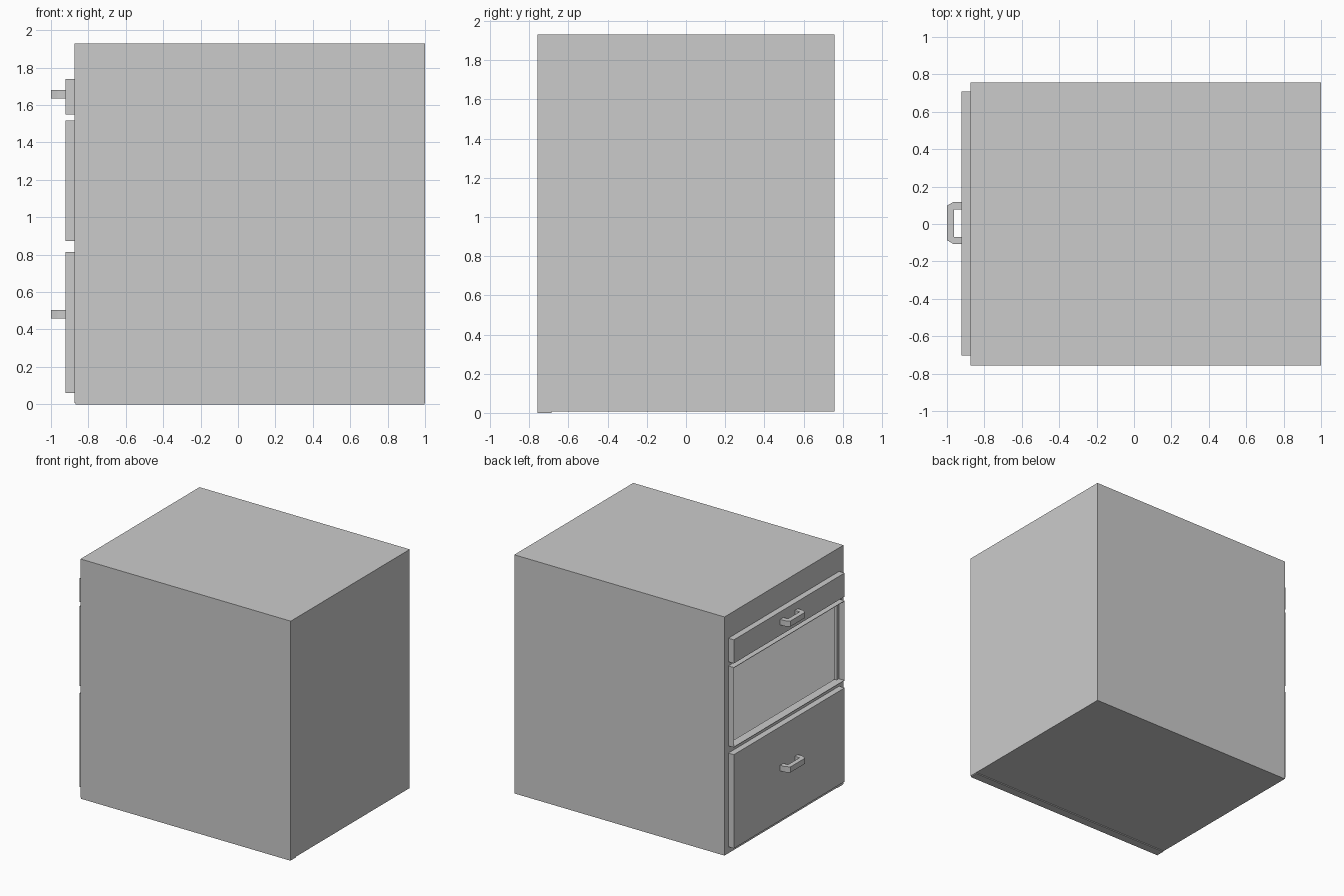
import bpy, bmesh

if "Cube" in bpy.data.objects:
    bpy.data.objects.remove(bpy.data.objects["Cube"])


def box(name, x, y, z):
    bm = bmesh.new()
    bmesh.ops.create_cube(bm, size=1)
    for v in bm.verts:
        v.co = [r[0] if c < 0 else r[1] for c, r in zip(v.co, (x, y, z))]
    add(name, bm)


def add(name, bm):
    bmesh.ops.recalc_face_normals(bm, faces=bm.faces)
    mesh = bpy.data.meshes.new(name)
    bm.to_mesh(mesh)
    bm.free()
    bpy.context.collection.objects.link(bpy.data.objects.new(name, mesh))


def handle(name, z0, z1):
    # chamfered bracket outline seen from above, extruded upward
    outline = [(-.92, .118), (-.965, .118), (-1, .098), (-1, -.086),
               (-.965, -.107), (-.92, -.107), (-.92, -.07), (-.963, -.07),
               (-.963, .078), (-.92, .078)]
    bm = bmesh.new()
    face = bm.faces.new([bm.verts.new((x, y, z0)) for x, y in outline])
    ext = bmesh.ops.extrude_face_region(bm, geom=[face])
    for v in ext["geom"]:
        if isinstance(v, bmesh.types.BMVert):
            v.co.z = z1
    add(name, bm)


FRONT, SLAB, W, IN = -.873, -.922, .757, .687

# hollow carcass
box("side_panel_near", (-.868, .997), (-W, -IN), (0, 1.93))
box("side_panel_far", (FRONT, .997), (IN, W), (.008, 1.93))
box("top_panel", (FRONT, .997), (-W, W), (1.86, 1.93))
box("bottom_panel", (FRONT, .997), (-IN, IN), (.008, .05))
box("back_panel", (.96, 1), (-W, W), (.008, 1.93))

# carcass front, open in the middle
box("front_lower", (FRONT, -.85), (-W, W), (.008, .875))
box("front_upper", (FRONT, -.85), (-W, W), (1.515, 1.93))
box("front_stile_near", (FRONT, -.85), (-W, -.675), (.875, 1.515))
box("front_stile_far", (FRONT, -.85), (.675, W), (.875, 1.515))

# drawer fronts
Y0, Y1 = -.702, .708
box("drawer_front_lower", (SLAB, FRONT), (Y0, Y1), (.06, .815))
box("drawer_front_upper", (SLAB, FRONT), (Y0, Y1), (1.55, 1.74))

# thin rim around the open compartment
T = .004
box("rim_bottom", (SLAB, FRONT), (Y0, Y1), (.873, .873 + T))
box("rim_top", (SLAB, FRONT), (Y0, Y1), (1.517 - T, 1.517))
box("rim_near", (SLAB, FRONT), (Y0, Y0 + T), (.873 + T, 1.517 - T))
box("rim_far", (SLAB, FRONT), (Y1 - T, Y1), (.873 + T, 1.517 - T))

# handles
handle("handle_lower", .46, .505)
handle("handle_upper", 1.635, 1.68)
